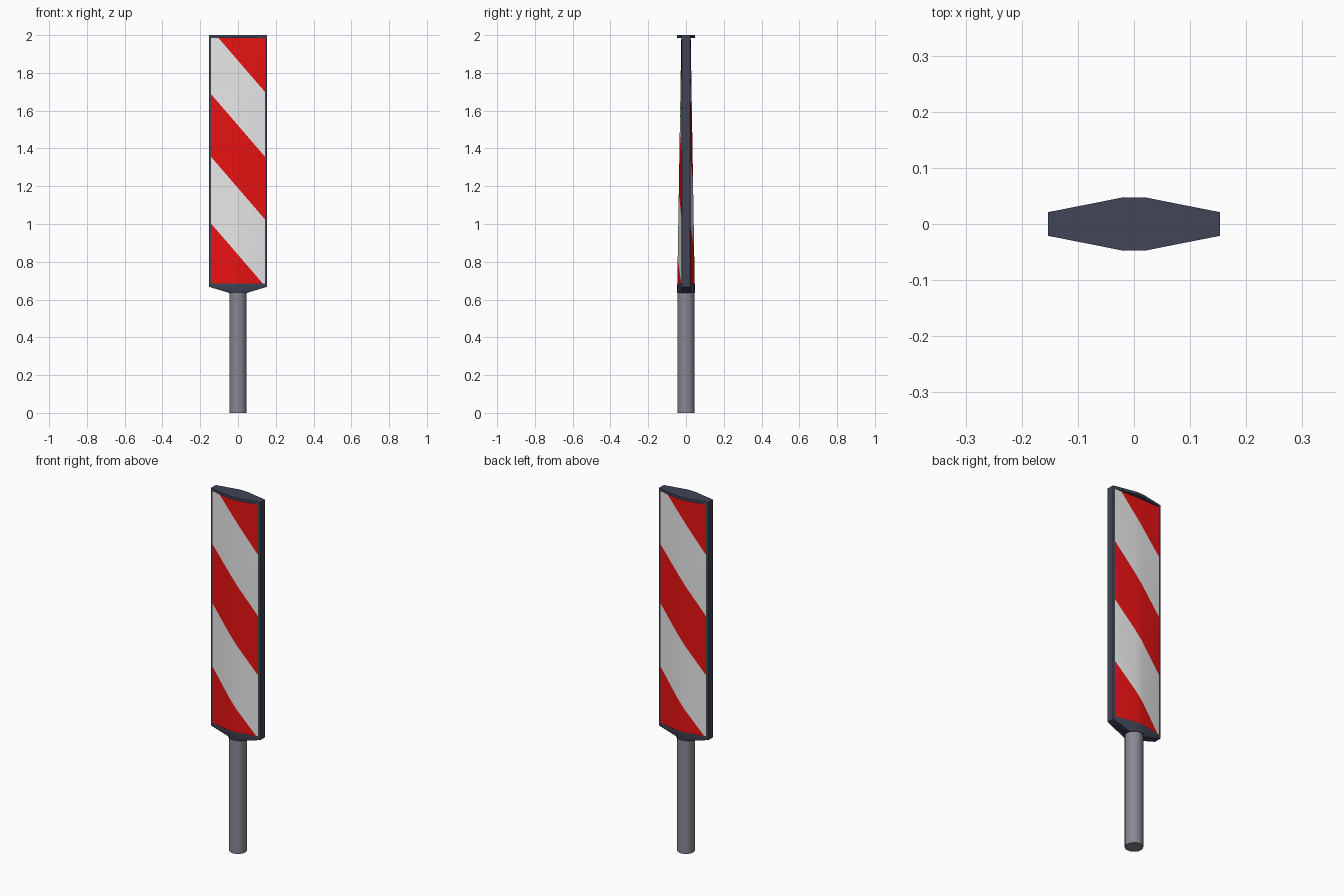
import bpy, bmesh, math
from mathutils import Vector, Matrix

if "Cube" in bpy.data.objects:
    bpy.data.objects.remove(bpy.data.objects["Cube"])


def material(name, rgb):
    m = bpy.data.materials.new(name)
    m.diffuse_color = (*rgb, 1)
    m.use_nodes = True
    m.node_tree.nodes["Principled BSDF"].inputs["Base Color"].default_value = m.diffuse_color
    return m


DARK = material("dark_slate", (0.052, 0.060, 0.095))
GREY = material("post_grey", (0.25, 0.24, 0.29))
WHITE = material("white", (0.80, 0.80, 0.80))
RED = material("red", (0.80, 0.006, 0.006))


def finish(bm, name, mats, angle=35):
    bmesh.ops.recalc_face_normals(bm, faces=bm.faces)
    me = bpy.data.meshes.new(name)
    bm.to_mesh(me)
    bm.free()
    for m in mats:
        me.materials.append(m)
    ob = bpy.data.objects.new(name, me)
    bpy.context.collection.objects.link(ob)
    bpy.ops.object.select_all(action='DESELECT')
    ob.select_set(True)
    bpy.context.view_layer.objects.active = ob
    bpy.ops.object.shade_smooth_by_angle(angle=math.radians(angle))
    return ob


def loft(name, sections, mat):
    """Closed solid through (outline, z) sections."""
    bm = bmesh.new()
    rings = [[bm.verts.new((x, y, z)) for x, y in pts] for pts, z in sections]
    n = len(rings[0])
    for a, b in zip(rings, rings[1:]):
        for i in range(n):
            j = (i + 1) % n
            bm.faces.new((a[i], a[j], b[j], b[i]))
    bm.faces.new(rings[0])
    bm.faces.new(rings[-1])
    return finish(bm, name, [mat])


def outline(hx, ex, rx=0.022, ry=0.047):
    """Eight-point lens: half width hx, edge half depth ex, ridge rx/ry."""
    return [(hx, -ex), (hx, ex), (rx, ry), (-rx, ry),
            (-hx, ex), (-hx, -ex), (-rx, -ry), (rx, -ry)]


HALF, EDGE, INNER = 0.153, 0.021, 0.142
Z0, Z1 = 0.685, 1.985
full = outline(HALF, EDGE)

# Top cap and tapered bottom socket
loft("top_cap", [(full, Z1), (full, 2.0)], DARK)
loft("bottom_socket", [(outline(0.046, 0.021), 0.635), (full, 0.667), (full, Z0)], DARK)

# Side rails
for side, name in ((-1, "left_rail"), (1, "right_rail")):
    rail = [(side * INNER, -0.0235), (side * HALF, -EDGE),
            (side * HALF, EDGE), (side * INNER, 0.0235)]
    loft(name, [(rail, Z0), (rail, Z1)], DARK)

# Post
circle = [(0.046 * math.cos(math.tau * i / 16), 0.046 * math.sin(math.tau * i / 16))
          for i in range(16)]
loft("post", [(circle, 0.0), (circle, 0.64)], GREY)

# Striped panels: ridge is deep at the bottom and almost flat at the top
STRIPES, SLOPE, ROWS = (0.837, 1.190, 1.522, 1.865), 1.16, 8


def panel(name, turn):
    bm = bmesh.new()
    grid = []
    for r in range(ROWS + 1):
        t = r / ROWS
        z = Z0 + (Z1 - Z0) * t
        ridge = 0.046 + (0.025 - 0.046) * t
        grid.append([bm.verts.new((x, -y, z)) for x, y in
                     ((-INNER, 0.0225), (-0.022, ridge), (0.022, ridge), (INNER, 0.0225))])
    for a, b in zip(grid, grid[1:]):
        for i in range(3):
            bm.faces.new((a[i], a[i + 1], b[i + 1], b[i]))
    # cut the stripe edges
    for c in STRIPES:
        bmesh.ops.bisect_plane(bm, geom=bm.verts[:] + bm.edges[:] + bm.faces[:], dist=1e-5,
                               plane_co=(0, 0, c), plane_no=Vector((SLOPE, 0, 1)).normalized())
    for f in bm.faces:
        p = f.calc_center_median()
        f.material_index = sum(p.z + SLOPE * p.x > c for c in STRIPES) % 2
    bmesh.ops.rotate(bm, verts=bm.verts, cent=(0, 0, 0), matrix=Matrix.Rotation(turn, 3, 'Z'))
    ob = finish(bm, name, [RED, WHITE])
    # face outwards
    out = 1 if turn else -1
    if sum(p.normal.y for p in ob.data.polygons) * out < 0:
        ob.data.flip_normals()


panel("front_panel", 0)
panel("back_panel", math.pi)
